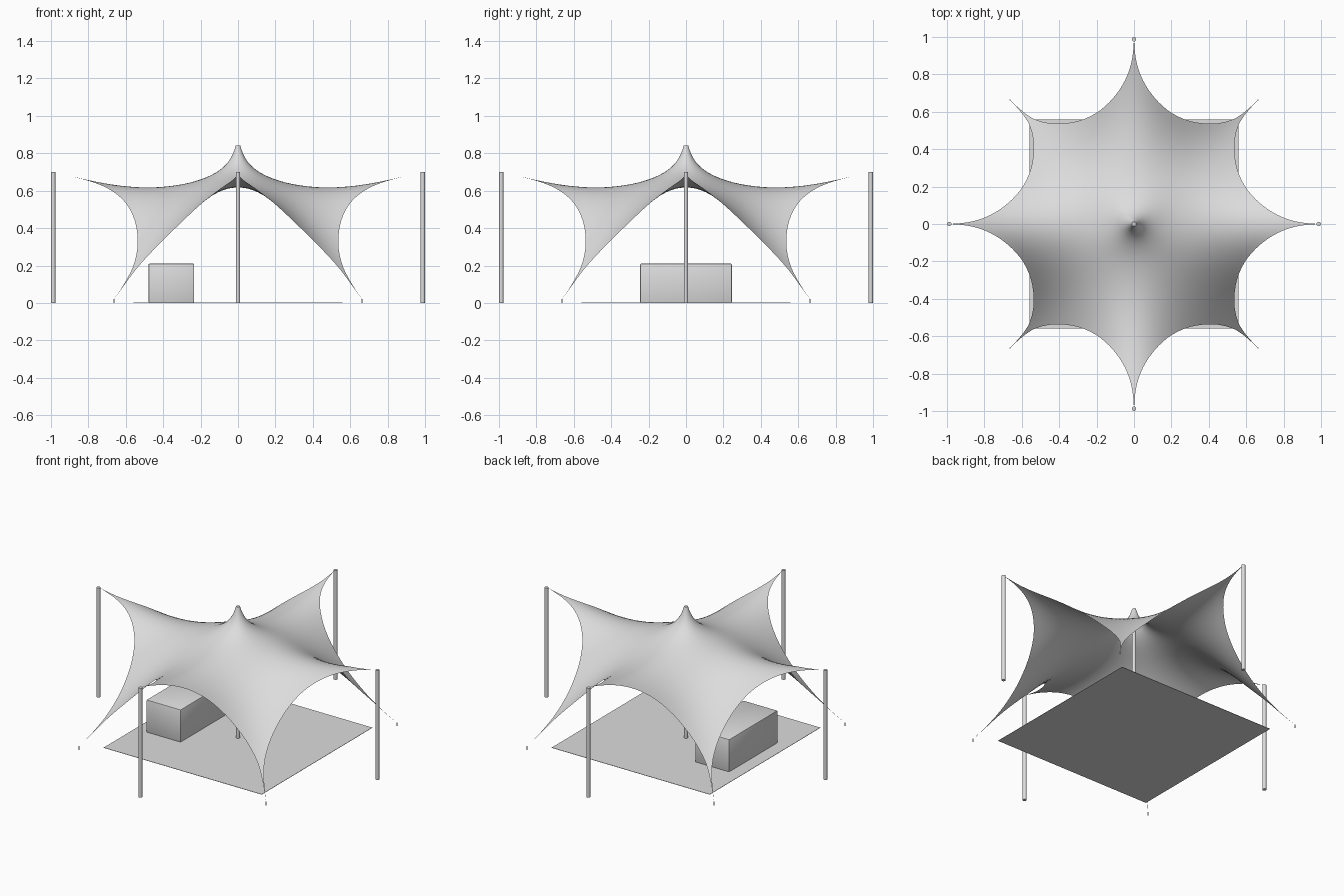
import bpy, bmesh, math
from mathutils import Vector, Matrix

cube = bpy.data.objects.get("Cube")
if cube:
    bpy.data.objects.remove(cube, do_unlink=True)

COLOUR = (0.72, 0.72, 0.72, 1)
grey = bpy.data.materials.new("plain_grey")
grey.use_nodes = True
grey.diffuse_color = COLOUR
grey.node_tree.nodes["Principled BSDF"].inputs["Base Color"].default_value = COLOUR


def finish(name, bm, smooth=None):
    bmesh.ops.recalc_face_normals(bm, faces=bm.faces)
    mesh = bpy.data.meshes.new(name)
    bm.to_mesh(mesh)
    bm.free()
    mesh.materials.append(grey)
    obj = bpy.data.objects.new(name, mesh)
    bpy.context.collection.objects.link(obj)
    if smooth:
        bpy.ops.object.select_all(action="DESELECT")
        obj.select_set(True)
        bpy.context.view_layer.objects.active = obj
        bpy.ops.object.shade_smooth_by_angle(angle=math.radians(smooth))
    return obj


def box(name, low, high, bevel=0):
    low, high = Vector(low), Vector(high)
    bm = bmesh.new()
    bmesh.ops.create_cube(bm, size=1, matrix=Matrix.Translation((low + high) / 2)
                          @ Matrix.Diagonal((high - low).to_4d()))
    if bevel:
        bmesh.ops.bevel(bm, geom=bm.edges[:], offset=bevel, segments=2,
                        profile=0.5, affect="EDGES")
    return finish(name, bm, 40 if bevel else None)


def post(name, x, y, radius, height):
    bm = bmesh.new()
    bmesh.ops.create_cone(bm, cap_ends=True, segments=16, radius1=radius, radius2=radius,
                          depth=height, matrix=Matrix.Translation((x, y, height / 2)))
    return finish(name, bm, 40)


# Plan of the scalloped canopy edge, from a high corner to a low corner
EDGE = [Vector(p) for p in (
    (.988, 0), (.92, .005), (.86, .015), (.79, .038), (.72, .076), (.65, .133),
    (.59, .207), (.55, .30), (.536, .40), (.543, .475), (.562, .535),
    (.59, .58), (.624, .621), (.663, .663))]


def smooth_path(pts, steps):
    padded = [2 * pts[0] - pts[1]] + pts + [2 * pts[-1] - pts[-2]]
    path = []
    for a, b, c, d in zip(padded, padded[1:], padded[2:], padded[3:]):
        for i in range(steps):
            t = i / steps
            path.append(b + (c - a) * t / 2 + (2 * a - 5 * b + 4 * c - d) * t * t / 2
                        + (3 * b - a - 3 * c + d) * t ** 3 / 2)
    return path + [pts[-1]]


def canopy_height(r, angle):
    # Peak at the mast, a general fall, and a saddle between high and low corners
    peak = 0.71 - 0.07 * math.log(math.hypot(r, 0.0095) / 0.1)
    fall = r ** 2 * (0.042 - 0.747 * r + 0.492 * r ** 2)
    saddle = r ** 2 * (-0.189 + 1.353 * r - 0.7955 * r ** 2)
    return peak + fall + saddle * math.cos(4 * angle)


def canopy_point(edge, u):
    angle = math.atan2(edge.y, edge.x)
    r = TIP + (edge.length - TIP) * u ** 1.8
    return Vector((r * math.cos(angle), r * math.sin(angle), canopy_height(r, angle)))


# Stretched canopy: one eighth, mirrored and turned around the mast
TIP, RINGS = 0.012, 28
eighth = smooth_path(EDGE, 3)
quarter = eighth + [p.yx for p in eighth[-2:0:-1]]
rim = [Matrix.Rotation(k * math.pi / 2, 2) @ p for k in range(4) for p in quarter]
bm = bmesh.new()
columns = [[bm.verts.new(canopy_point(p, i / RINGS)) for i in range(RINGS + 1)] for p in rim]
for a, b in zip(columns, columns[1:] + columns[:1]):
    for i in range(RINGS):
        bm.faces.new((a[i], a[i + 1], b[i + 1], b[i]))
finish("canopy", bm, 80)

# Mast and the four outer poles
post("centre_mast", 0, 0, 0.0115, 0.843)
for name, x, y in (("front", 0, -1), ("back", 0, 1), ("left", 1, 0), ("right", -1, 0)):
    post(name + "_pole", x * 0.988, y * 0.988, 0.012, 0.70)

# Ground stakes at the low corners
for fb, y in (("front", -1), ("back", 1)):
    for side, x in (("left", 1), ("right", -1)):
        post(f"{fb}_{side}_stake", x * 0.663, y * 0.663, 0.003, 0.022)

# Floor mat and counter
box("floor_mat", (-0.56, -0.56, 0), (0.56, 0.56, 0.002))
box("counter", (-0.478, -0.245, 0.001), (-0.235, 0.245, 0.21), 0.005)
